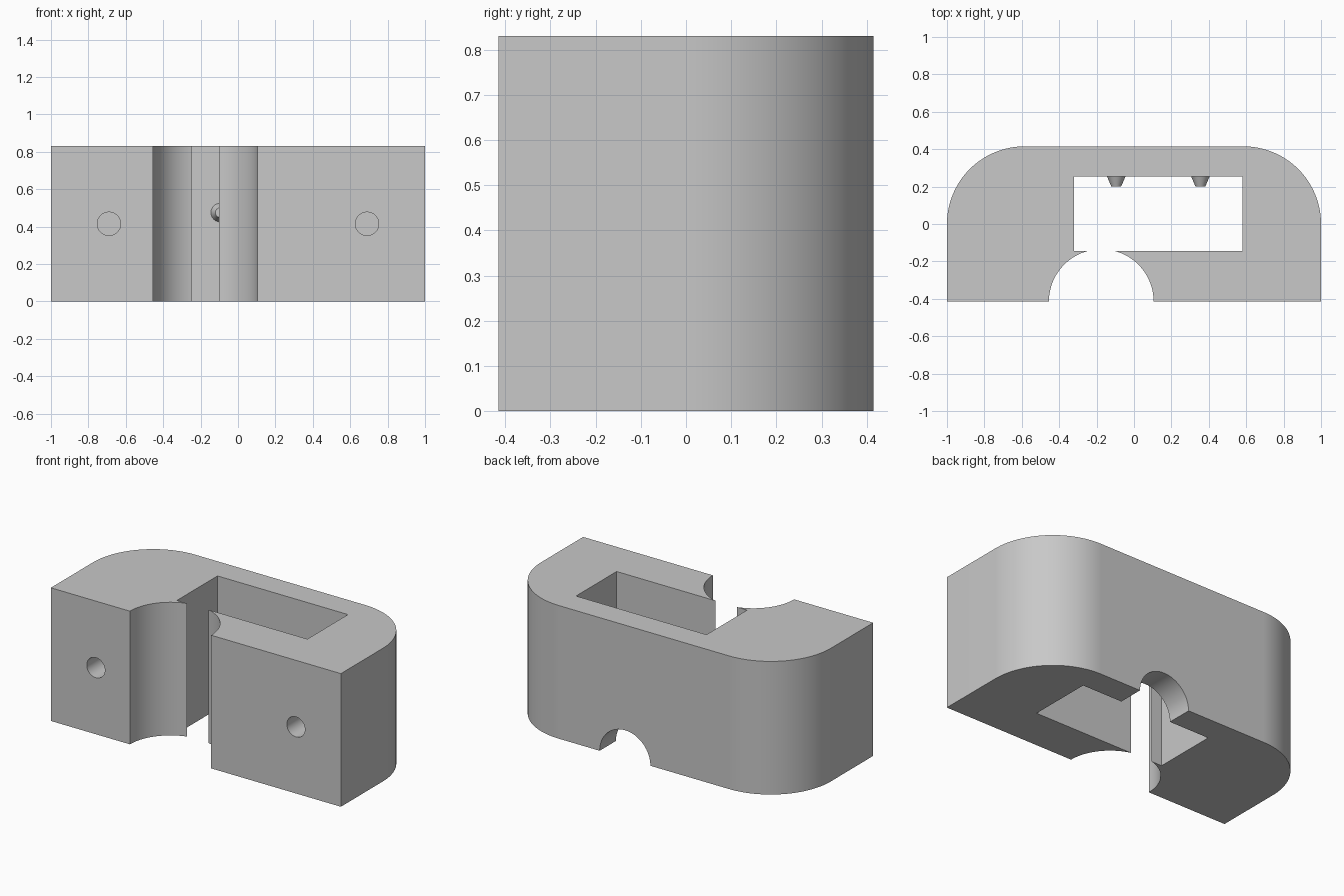
import bpy, bmesh, math
from mathutils import Matrix, Vector

cube = bpy.data.objects.get("Cube")
if cube:
    bpy.data.objects.remove(cube, do_unlink=True)

HALF_D, HEIGHT = 0.415, 0.83
SLOT_L, SLOT_R, SLOT_F, SLOT_B = -0.32, 0.58, -0.145, 0.255
GROOVE_X, GROOVE_R = -0.175, 0.28

grey = bpy.data.materials.new("plain grey")
grey.use_nodes = True
color = (0.58, 0.58, 0.58, 1)
grey.diffuse_color = color
grey.node_tree.nodes["Principled BSDF"].inputs["Base Color"].default_value = color


def make_object(name, bm):
    bmesh.ops.recalc_face_normals(bm, faces=bm.faces)
    mesh = bpy.data.meshes.new(name)
    bm.to_mesh(mesh)
    bm.free()
    mesh.materials.append(grey)
    obj = bpy.data.objects.new(name, mesh)
    bpy.context.collection.objects.link(obj)
    return obj


def cylinder_y(name, x, z, y0, y1, r0, r1, sides=64):
    """Cylinder or cone running along y from y0 (radius r0) to y1 (radius r1)."""
    bm = bmesh.new()
    place = Matrix.Translation((x, (y0 + y1) / 2, z)) @ Matrix.Rotation(-math.pi / 2, 4, 'X')
    bmesh.ops.create_cone(bm, cap_ends=True, segments=sides, radius1=r0, radius2=r1,
                          depth=y1 - y0, matrix=place)
    return make_object(name, bm)


def arc(cx, cy, r, start, end, steps=32):
    angles = [math.radians(start + (end - start) * i / steps) for i in range(steps + 1)]
    return [(cx + r * math.cos(a), cy + r * math.sin(a)) for a in angles]


def smooth(obj):
    bpy.ops.object.select_all(action='DESELECT')
    obj.select_set(True)
    bpy.context.view_layer.objects.active = obj
    bpy.ops.object.shade_smooth_by_angle(angle=math.radians(30))


# Body outline: rounded back corners, front groove opening into the slot
meet = math.degrees(math.asin((SLOT_F + HALF_D) / GROOVE_R))
corner_x = 1 - HALF_D
outline = [(1, -HALF_D)]
outline += arc(corner_x, 0, HALF_D, 0, 90)
outline += arc(-corner_x, 0, HALF_D, 90, 180)
outline += [(-1, -HALF_D)]
outline += arc(GROOVE_X, -HALF_D, GROOVE_R, 180, 180 - meet)
outline += [(SLOT_L, SLOT_F), (SLOT_L, SLOT_B), (SLOT_R, SLOT_B), (SLOT_R, SLOT_F)]
outline += arc(GROOVE_X, -HALF_D, GROOVE_R, meet, 0)

bm = bmesh.new()
base = bm.faces.new([bm.verts.new((x, y, 0)) for x, y in outline])
top = bmesh.ops.extrude_face_region(bm, geom=[base], use_keep_orig=True)["geom"]
bmesh.ops.translate(bm, verts=[v for v in top if isinstance(v, bmesh.types.BMVert)],
                    vec=Vector((0, 0, HEIGHT)))
body = make_object("clip_body", bm)

# Cutters: cable notch through the back wall, two blind holes in the front
slot_mid = (SLOT_L + SLOT_R) / 2
cutters = [cylinder_y("notch_cutter", slot_mid, 0, 0.2, 0.5, 0.175, 0.175)]
for side in (-1, 1):
    cutters.append(cylinder_y("hole_cutter", side * 0.69, HEIGHT / 2, -0.5, 0, 0.0625, 0.0625))
for cutter in cutters:
    cutter.hide_render = True
    mod = body.modifiers.new("cut", 'BOOLEAN')
    mod.operation = 'DIFFERENCE'
    mod.solver = 'EXACT'
    mod.object = cutter

# Bake the cuts, then drop the cutters
bpy.context.view_layer.update()
cut_mesh = bpy.data.meshes.new_from_object(
    body.evaluated_get(bpy.context.evaluated_depsgraph_get()))
body.modifiers.clear()
body.data = cut_mesh
for cutter in cutters:
    bpy.data.objects.remove(cutter, do_unlink=True)
smooth(body)
weighted = body.modifiers.new("weighted normals", 'WEIGHTED_NORMAL')
weighted.keep_sharp = True

# Tapered locating pins on the slot's back wall
for name, side in (("right_pin", -1), ("left_pin", 1)):
    pin = cylinder_y(name, slot_mid + side * 0.225, 0.475, 0.2, SLOT_B + 0.005, 0.026, 0.052, 48)
    smooth(pin)
